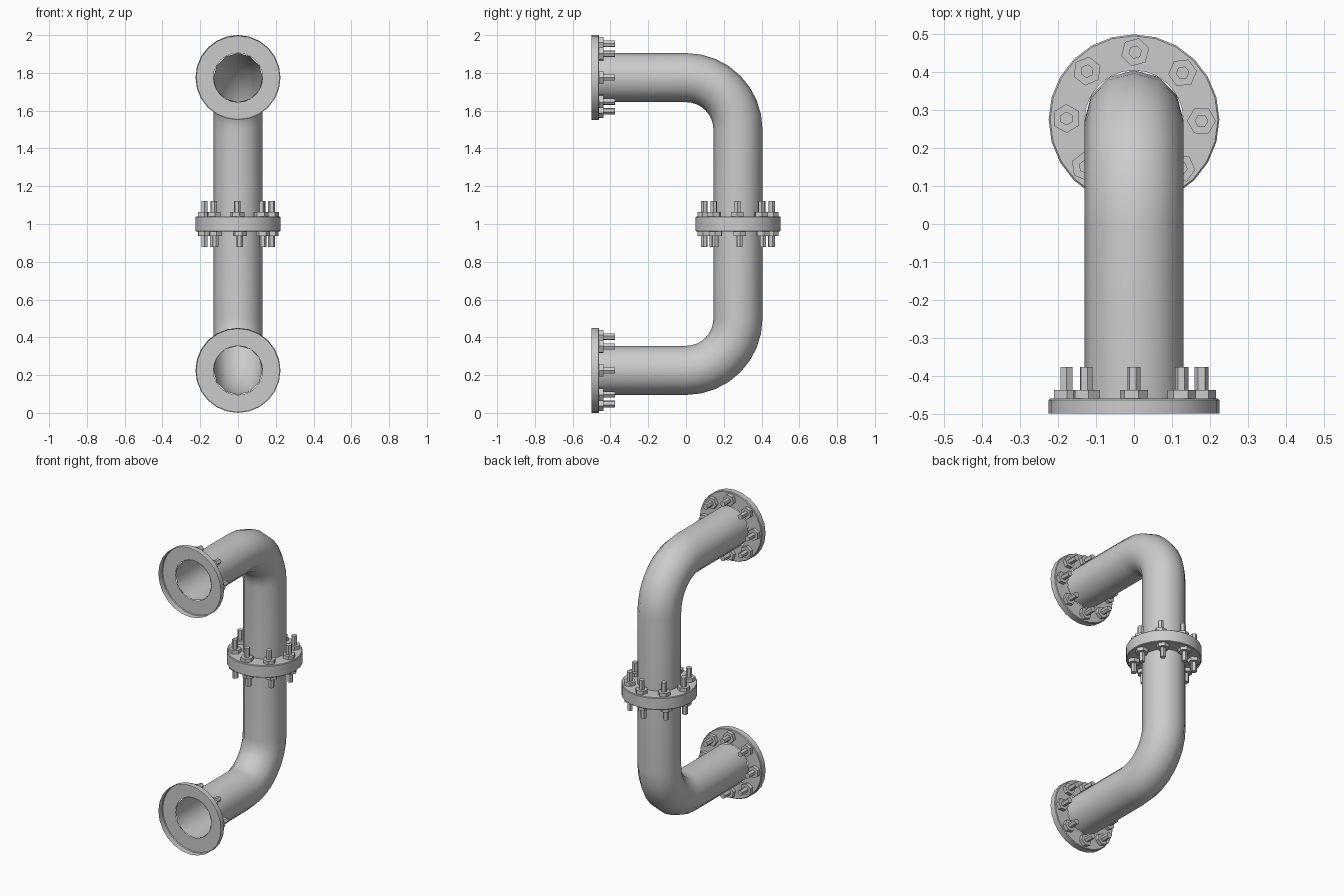
import bpy, bmesh
from math import sin, cos, pi, radians
from mathutils import Vector, Matrix

if "Cube" in bpy.data.objects:
    bpy.data.objects.remove(bpy.data.objects["Cube"])

PIPE_R, FLANGE_R, BOLT_CIRCLE = 0.13, 0.225, 0.178
TOP_Z, BACK_Y, THICK = 1.775, 0.275, 0.04

steel = bpy.data.materials.new("grey steel")
steel.use_nodes = True
steel.diffuse_color = (0.6, 0.6, 0.6, 1)
steel.node_tree.nodes["Principled BSDF"].inputs["Base Color"].default_value = (0.6, 0.6, 0.6, 1)


def add_object(name, bm, matrix=Matrix(), smooth=40):
    mesh = bpy.data.meshes.new(name)
    bm.to_mesh(mesh)
    bm.free()
    mesh.materials.append(steel)
    ob = bpy.data.objects.new(name, mesh)
    bpy.context.collection.objects.link(ob)
    ob.matrix_world = matrix
    bpy.ops.object.select_all(action='DESELECT')
    ob.select_set(True)
    bpy.context.view_layer.objects.active = ob
    bpy.ops.object.shade_smooth_by_angle(angle=radians(smooth))
    return ob


def bridge(bm, a, b):
    n = len(a)
    for i in range(n):
        bm.faces.new((a[i], a[(i + 1) % n], b[(i + 1) % n], b[i]))


def lathe(bm, profile, sides, turn=0.0, at=(0, 0), cap=False):
    """Revolve (radius, height) points about a z axis."""
    rings = [[bm.verts.new((at[0] + r * cos(turn + 2 * pi * i / sides),
                            at[1] + r * sin(turn + 2 * pi * i / sides), z))
              for i in range(sides)] for r, z in profile]
    for a, b in zip(rings, rings[1:]):
        bridge(bm, a, b)
    if cap:
        bm.faces.new(rings[-1])


# Pipe halves: straight run, quarter bend, then down to the middle joint
def pipe(name, up):
    bend = [90 * i / 8 for i in range(9)]
    path = [(-0.5 + THICK, TOP_Z, 0)]
    path += [(BACK_Y * sin(radians(a)), TOP_Z - BACK_Y * (1 - cos(radians(a))), a) for a in bend]
    path += [(BACK_Y, 1.0, 90)]
    bm = bmesh.new()
    rings = []
    for y, z, a in path:
        out = Vector((0, sin(radians(a)), cos(radians(a))))
        ring = []
        for i in range(12):
            t = 2 * pi * i / 12
            p = Vector((0, y, z)) + PIPE_R * (cos(t) * out + sin(t) * Vector((1, 0, 0)))
            if not up:
                p.z = 2 - p.z
            ring.append(bm.verts.new(p))
        rings.append(ring)
    for a, b in zip(rings, rings[1:]):
        bridge(bm, a, b)
    bmesh.ops.recalc_face_normals(bm, faces=bm.faces)
    # Open tube: make sure the walls face away from the bore
    first = bm.faces[:][0]
    centre = Vector((0, 0, TOP_Z if up else 2 - TOP_Z))
    radial = first.calc_center_median() - centre
    radial.y = 0
    if first.normal.dot(radial) < 0:
        bmesh.ops.reverse_faces(bm, faces=bm.faces)
    add_object(name, bm)


# Flange: hollow rim with a ring plate; nuts and studs stand on the plate
def flange(name, matrix, turn):
    bm = bmesh.new()
    lathe(bm, [(FLANGE_R, 0), (FLANGE_R, THICK - 0.004),
               (FLANGE_R - 0.004, THICK), (PIPE_R, THICK)], 24)
    add_object(name + "_flange", bm, matrix, 30)

    bm = bmesh.new()
    for i in range(8):
        a = radians(turn) + i * pi / 4
        at = (BOLT_CIRCLE * cos(a), BOLT_CIRCLE * sin(a))
        spin = a + i * 0.4
        lathe(bm, [(0.038, THICK), (0.038, THICK + 0.023), (0.018, THICK + 0.023),
                   (0.018, THICK + 0.083)], 6, spin, at, cap=True)
    add_object(name + "_bolts", bm, matrix, 30)


pipe("upper_pipe", True)
pipe("lower_pipe", False)

to_back = Matrix.Rotation(-pi / 2, 4, 'X')
flange("upper_end", Matrix.Translation((0, -0.5, TOP_Z)) @ to_back, 0)
flange("lower_end", Matrix.Translation((0, -0.5, 2 - TOP_Z)) @ to_back, 0)

middle = Matrix.Translation((0, BACK_Y, 1))
flange("joint_upper", middle, -1)
flange("joint_lower", middle @ Matrix.Rotation(pi, 4, 'X'), -3)
